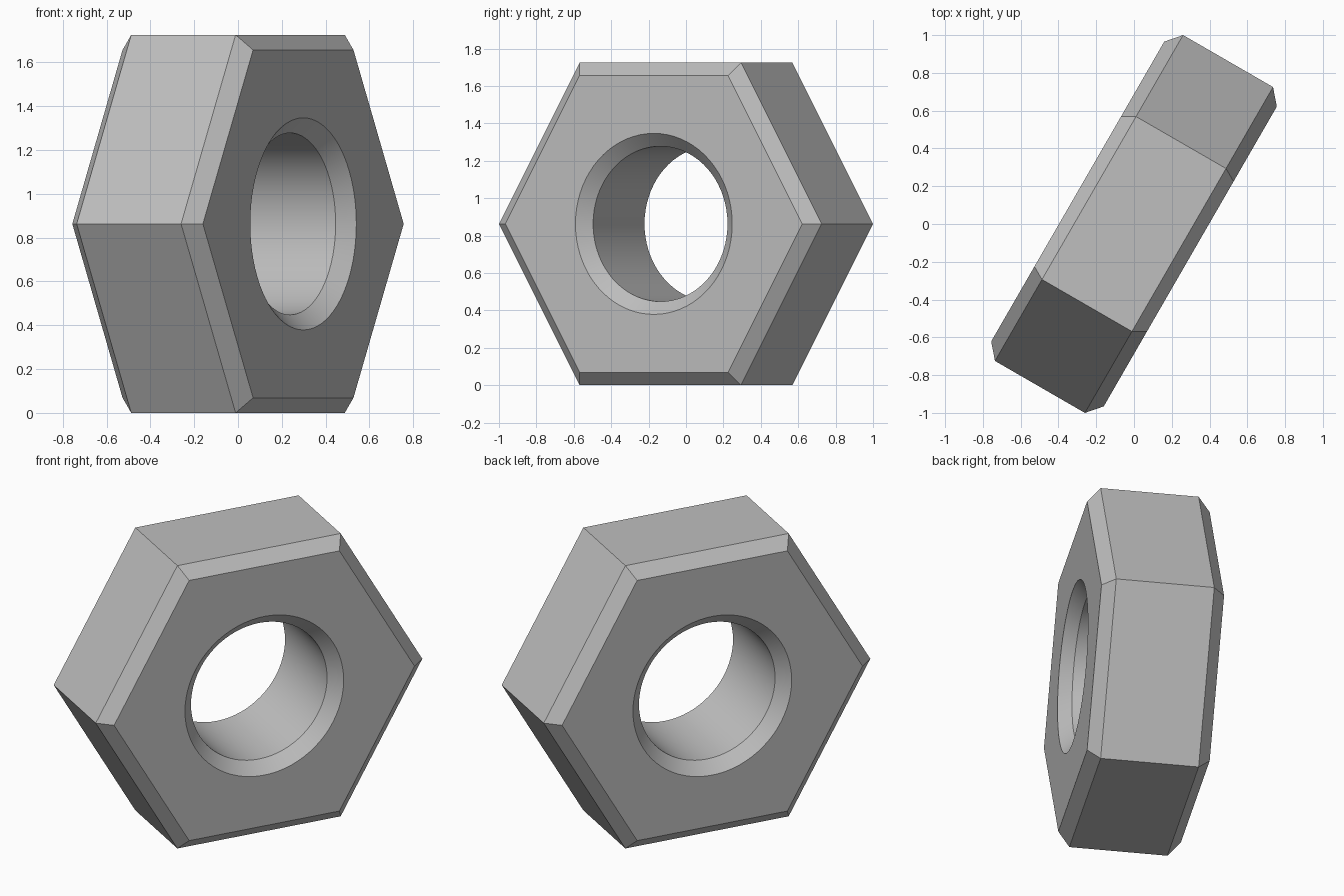
import bpy
import bmesh
import math
from mathutils import Matrix

cube = bpy.data.objects.get("Cube")
if cube:
    bpy.data.objects.remove(cube, do_unlink=True)

HEX_R = 0.996                      # corner radius of the hexagon
APOTHEM = HEX_R * math.cos(math.pi / 6)
HOLE_R = 0.415
HALF = 0.344                       # half thickness
CHAMFER = 0.069
SIDES, ARC = 6, 12                 # hexagon sides, hole segments per side

# Steel
steel = bpy.data.materials.new("steel_grey")
steel.use_nodes = True
color = (0.52, 0.52, 0.52, 1)
steel.diffuse_color = color
steel.node_tree.nodes["Principled BSDF"].inputs["Base Color"].default_value = color

bm = bmesh.new()


def ring(count, radius, z):
    step = 2 * math.pi / count
    return [bm.verts.new((radius * math.cos(i * step), radius * math.sin(i * step), z))
            for i in range(count)]


def bridge(a, b):
    n = len(a)
    for i in range(n):
        j = (i + 1) % n
        bm.faces.new((a[i], a[j], b[j], b[i]))


def stack(count, end_radius, mid_radius):
    """Four rings along the axis, with a chamfer at both ends."""
    inner = HALF - CHAMFER
    rings = [ring(count, r, z) for r, z in (
        (end_radius, -HALF), (mid_radius, -inner), (mid_radius, inner), (end_radius, HALF))]
    for a, b in zip(rings, rings[1:]):
        bridge(a, b)
    return rings[0], rings[-1]


# Outer hexagon and countersunk bore
hex_ends = stack(SIDES, HEX_R * (APOTHEM - CHAMFER) / APOTHEM, HEX_R)
hole_ends = stack(SIDES * ARC, HOLE_R + CHAMFER, HOLE_R)

# Flat end faces, one sector per hexagon side
for corners, circle in zip(hex_ends, hole_ends):
    for i in range(SIDES):
        arc = [circle[(i * ARC + k) % len(circle)] for k in range(ARC + 1)]
        bm.faces.new([corners[(i + 1) % SIDES], corners[i]] + arc)

bmesh.ops.recalc_face_normals(bm, faces=bm.faces)

# Lay the axis horizontal, turn it, and stand the nut on a flat side
bm.transform(Matrix.Translation((0, 0, APOTHEM))
             @ Matrix.Rotation(math.radians(60), 4, 'Z')
             @ Matrix.Rotation(math.radians(90), 4, 'X'))

mesh = bpy.data.meshes.new("hex_nut")
bm.to_mesh(mesh)
bm.free()
mesh.materials.append(steel)
nut = bpy.data.objects.new("hex_nut", mesh)
bpy.context.collection.objects.link(nut)

bpy.ops.object.select_all(action='DESELECT')
nut.select_set(True)
bpy.context.view_layer.objects.active = nut
bpy.ops.object.shade_smooth_by_angle(angle=math.radians(25))
